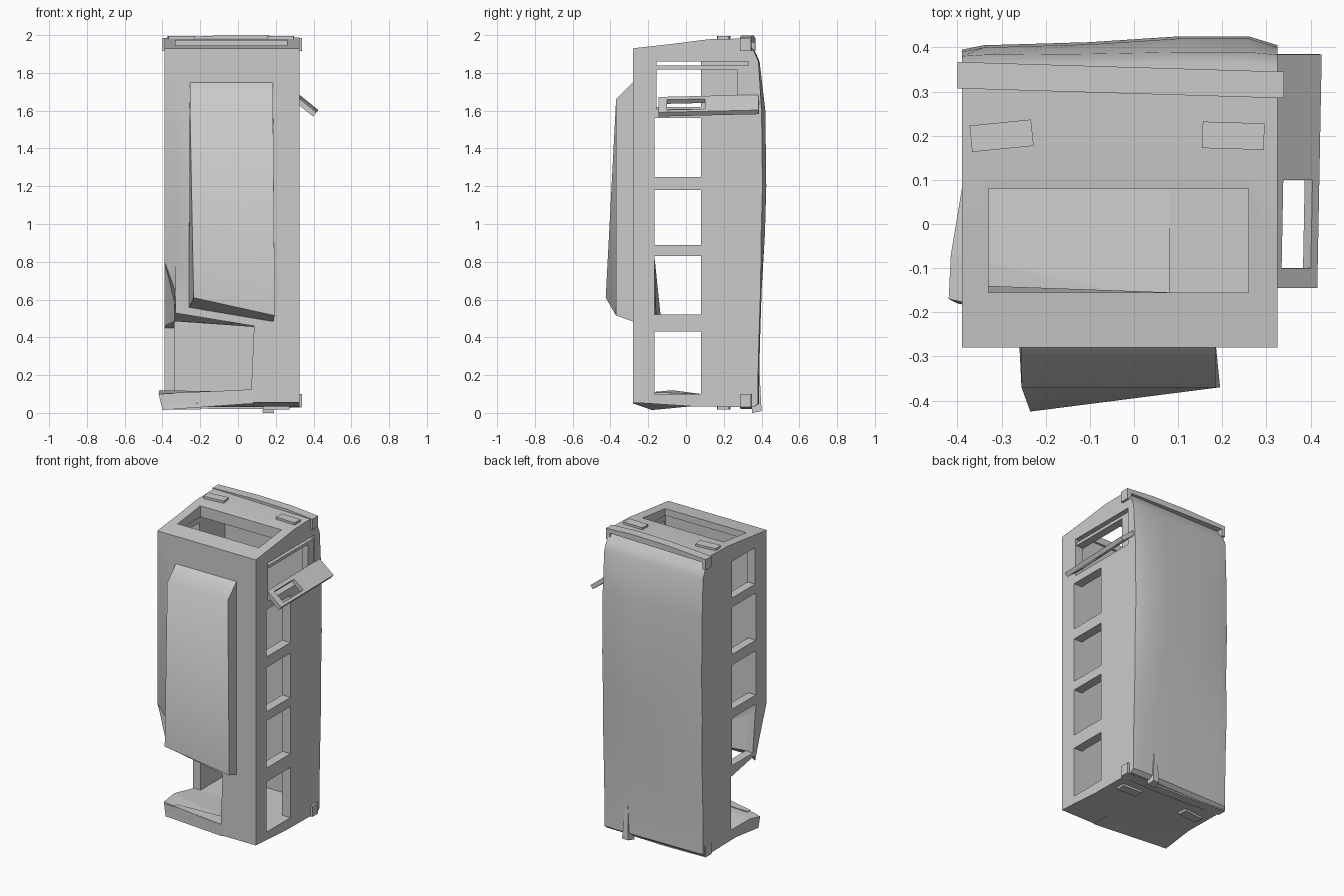
import bpy, bmesh

old = bpy.data.objects.get("Cube")
if old:
    bpy.data.objects.remove(old, do_unlink=True)

grey = bpy.data.materials.new("plain_grey")
grey.use_nodes = True
grey.diffuse_color = (0.6, 0.6, 0.6, 1)
grey.node_tree.nodes["Principled BSDF"].inputs["Base Color"].default_value = (0.6, 0.6, 0.6, 1)


def make(name, bm):
    bmesh.ops.recalc_face_normals(bm, faces=bm.faces)
    me = bpy.data.meshes.new(name)
    bm.to_mesh(me)
    bm.free()
    me.materials.append(grey)
    ob = bpy.data.objects.new(name, me)
    bpy.context.collection.objects.link(ob)
    return ob


def loft(name, rings):
    """Join equal closed rings of points and cap both ends."""
    bm = bmesh.new()
    vs = [[bm.verts.new(p) for p in r] for r in rings]
    n = len(vs[0])
    for a, b in zip(vs, vs[1:]):
        for i in range(n):
            bm.faces.new((a[i], a[(i + 1) % n], b[(i + 1) % n], b[i]))
    bm.faces.new(vs[0])
    bm.faces.new(vs[-1])
    return make(name, bm)


def prism(name, pts, axis, lo, hi):
    """Extrude a 2D outline along the given axis."""
    def place(p, h):
        v = list(p)
        v.insert(axis, h)
        return v
    return loft(name, [[place(p, h) for p in pts] for h in (lo, hi)])


def box(name, x, y, z):
    return prism(name, [(x[0], y[0]), (x[1], y[0]), (x[1], y[1]), (x[0], y[1])], 2, *z)


def cut(target, cutter):
    mod = target.modifiers.new("cut", "BOOLEAN")
    mod.operation, mod.solver, mod.object = "DIFFERENCE", "EXACT", cutter
    bpy.context.view_layer.objects.active = target
    bpy.ops.object.modifier_apply(modifier=mod.name)
    bpy.data.objects.remove(cutter, do_unlink=True)


def smooth(ob, angle):
    bpy.ops.object.select_all(action="DESELECT")
    ob.select_set(True)
    bpy.context.view_layer.objects.active = ob
    bpy.ops.object.shade_smooth_by_angle(angle=angle)


# Body shell: side profile swept across, with a dented belly at the back
ends = [(0.36, 0.03), (0.03, 0.035), (-0.28, 0.055), (-0.28, 1.93), (-0.06, 1.955), (0.12, 1.978), (0.31, 1.982)]
belly = [(0.36, 1.91), (0.382, 1.86), (0.395, 1.6), (0.4, 1.2), (0.393, 0.95),
         (0.393, 0.65), (0.385, 0.4), (0.38, 0.2), (0.38, 0.05)]
rings = []
for x, swell in ((-0.39, -0.005), (-0.34, 0.005), (-0.1, 0.012), (0.1, 0.025), (0.26, 0.025), (0.325, 0.005)):
    ring = [(x, y, z) for y, z in ends]
    ring += [(x, y + swell * (1 if 0.8 < z < 1.8 else 0.3), z) for y, z in belly]
    rings.append(ring)
body = loft("body_shell", rings)

# Hollow interior, with a thick roof, and end window
cut(body, box("cutter", (-0.335, 0.265), (-0.168, 0.345), (0.1, 1.9)))
cut(body, box("cutter", (-0.33, 0.26), (-0.155, 0.08), (1.8, 2.2)))

# Side windows; the doorway is on the left side only
for z in ((0.1, 0.43), (0.52, 0.83), (0.89, 1.18), (1.25, 1.56)):
    cut(body, box("cutter", (0.2, 0.5), (-0.167, 0.08), z))
    if z[0] > 0.2:
        cut(body, box("cutter", (-0.5, -0.3), (-0.167, 0.08), z))
cut(body, box("cutter", (-0.5, -0.3), (-0.16, 0.08), (1.62, 1.86)))
cut(body, box("cutter", (0.2, 0.5), (-0.155, 0.33), (1.61, 1.86)))

# Torn corner
cut(body, prism("cutter", [(-0.6, 0.1), (0.07, 0.12), (0.085, 0.46), (-0.34, 0.53), (-0.6, 0.45)], 1, -0.6, -0.15))
cut(body, prism("cutter", [(-0.6, 0.1), (0.09, 0.1), (0.09, 0.45), (-0.17, 0.5), (-0.285, 0.81), (-0.6, 0.81)],
                0, -0.6, -0.33))
cut(body, prism("cutter", [(-0.6, -0.14), (0.08, -0.28), (0.08, -0.6), (-0.6, -0.6)], 2, -0.1, 0.14))

# Wall folded inward above the tear
loft("folded_wall", [
    [(-0.39, -0.28, 0.81), (-0.39, -0.165, 0.81), (-0.39, -0.135, 0.52), (-0.39, -0.16, 0.46)],
    [(-0.335, -0.275, 0.58), (-0.335, -0.165, 0.75), (-0.335, -0.14, 0.52), (-0.335, -0.17, 0.485)],
    [(0.085, -0.275, 0.47), (0.085, -0.165, 0.49), (0.085, -0.155, 0.47), (0.085, -0.2, 0.455)]])

# Bent panel at the torn corner
loft("bent_panel", [
    [(-0.4, -0.18, 0.015), (-0.42, -0.17, 0.1), (-0.415, -0.07, 0.12), (-0.39, 0.08, 0.1), (-0.39, 0.08, 0.04)],
    [(0.08, -0.28, 0.05), (0.08, -0.28, 0.125), (0.08, -0.18, 0.11), (0.08, 0.08, 0.1), (0.08, 0.08, 0.04)]])

# Raised roof unit
roof_unit = loft("roof_unit", [
    [(-0.255, -0.27, 1.76), (0.185, -0.27, 1.76), (0.185, -0.27, 0.48), (-0.26, -0.27, 0.555)],
    [(-0.255, -0.37, 1.66), (0.185, -0.37, 1.66), (0.195, -0.37, 0.515), (-0.235, -0.425, 0.61)]])

# Bumpers: a bar with hooked ends
for name, flip in (("front_bumper", False), ("rear_bumper", True)):
    outline = [(-0.4, 1.915), (-0.4, 1.985), (-0.1, 1.998), (0.15, 1.998), (0.34, 1.985), (0.34, 1.915),
               (0.31, 1.915), (0.31, 1.96), (-0.375, 1.96), (-0.375, 1.915)]
    if flip:
        outline = [(x, 2.015 - z if z < 1.99 else 0.02) for x, z in outline]
    bar = prism(name, outline, 1, 0.285, 0.345)
    for v in bar.data.vertices:
        v.co.y += (0.34 - v.co.x) * 0.03

# Lamps on both ends
for side, x, turn in (("left", 0.225, -0.03), ("right", -0.3, 0.1)):
    for end, z in (("head", (1.96, 1.994)), ("tail", (0.018, 0.05))):
        lamp = box(side + "_" + end + "_lamp", (-0.07, 0.07), (-0.03, 0.03), z)
        lamp.location = (x if end == "head" else x * 0.9, 0.2, 0)
        lamp.rotation_euler.z = turn

# Broken tail pipe
loft("tail_pipe", [
    [(0.13, 0.35, 0), (0.19, 0.35, 0), (0.185, 0.4, 0.01), (0.14, 0.4, 0.01)],
    [(0.15, 0.35, 0.3), (0.17, 0.35, 0.3), (0.165, 0.385, 0.3), (0.155, 0.385, 0.3)]])

# Door leaves: one hanging outside, one left as a bar and post in the doorway
door = box("hanging_door", (-0.065, 0.065), (-0.265, 0.265), (-0.014, 0.014))
cut(door, box("cutter", (-0.04, 0.045), (-0.22, -0.02), (-0.1, 0.1)))
door.location = (0.361, 0.12, 1.627)
door.rotation_euler = (0.03, 0.68, 0)
box("door_bar", (0.265, 0.318), (-0.155, 0.33), (1.818, 1.838))
box("door_post", (0.275, 0.318), (0.27, 0.33), (1.61, 1.82))

# Smooth shading with sharp edges kept
smooth(body, 0.5)
smooth(roof_unit, 1.0)
